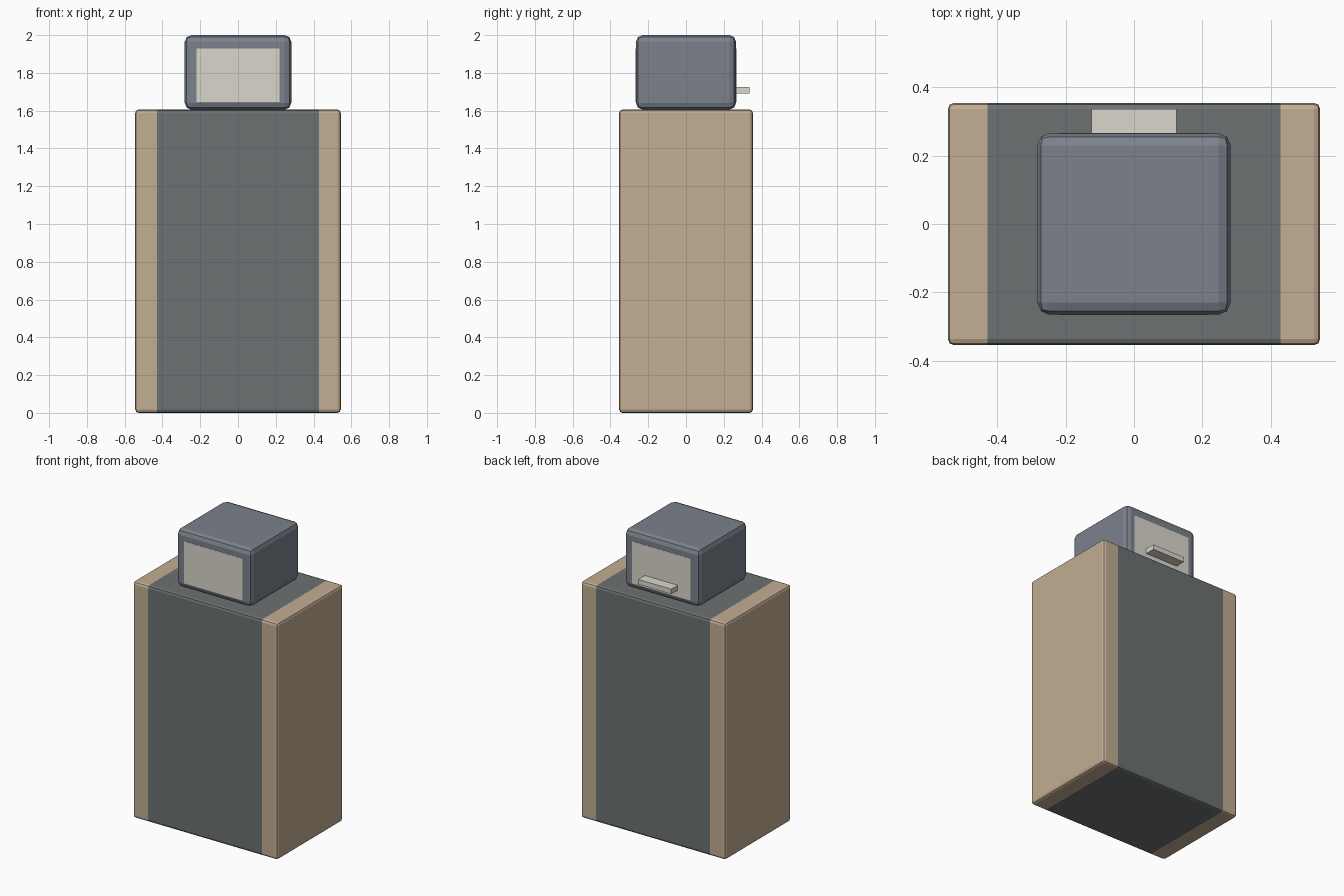
import bpy, bmesh

if "Cube" in bpy.data.objects:
    bpy.data.objects.remove(bpy.data.objects["Cube"])


def material(name, rgb):
    m = bpy.data.materials.new(name)
    m.diffuse_color = (*rgb, 1)
    m.use_nodes = True
    m.node_tree.nodes["Principled BSDF"].inputs["Base Color"].default_value = m.diffuse_color
    return m


tan = material("tan", (0.54, 0.42, 0.29))
dark = material("dark_grey", (0.15, 0.165, 0.17))
slate = material("slate", (0.20, 0.22, 0.26))
cream = material("cream", (0.70, 0.68, 0.60))


def box(name, lo, hi, mats, bevel=0.0, band=None):
    """Box between two corners; band paints the middle |x| < band with mats[1]."""
    bm = bmesh.new()
    bmesh.ops.create_cube(bm, size=1)
    for v in bm.verts:
        v.co = [(l + h) / 2 + c * (h - l) for l, h, c in zip(lo, hi, v.co)]
    if bevel:
        bmesh.ops.bevel(bm, geom=bm.edges[:], offset=bevel, segments=2,
                        profile=0.5, affect='EDGES')
    if band:
        for x in (-band, band):
            bmesh.ops.bisect_plane(bm, geom=bm.verts[:] + bm.edges[:] + bm.faces[:],
                                   plane_co=(x, 0, 0), plane_no=(1, 0, 0))
        for f in bm.faces:
            f.material_index = int(abs(f.calc_center_median().x) < band)
    me = bpy.data.meshes.new(name)
    bm.to_mesh(me)
    bm.free()
    for m in mats:
        me.materials.append(m)
    ob = bpy.data.objects.new(name, me)
    bpy.context.collection.objects.link(ob)
    return ob


# Tall cabinet: tan ends with a dark band wrapped round the middle
box("cabinet", (-0.544, -0.354, 0), (0.544, 0.354, 1.606), [tan, dark], 0.018, 0.428)

# Head unit on top
box("head_unit", (-0.282, -0.265, 1.606), (0.282, 0.265, 2.0), [slate], 0.035)

# Cream panels flush with the front and back of the head
for side, y in (("front", -0.265), ("back", 0.265)):
    box(side + "_panel", (-0.22, y - 0.0012, 1.645), (0.22, y + 0.0012, 1.93), [cream])

# Small ledge sticking out of the back panel
box("ledge", (-0.124, 0.26, 1.69), (0.124, 0.336, 1.724), [cream])
